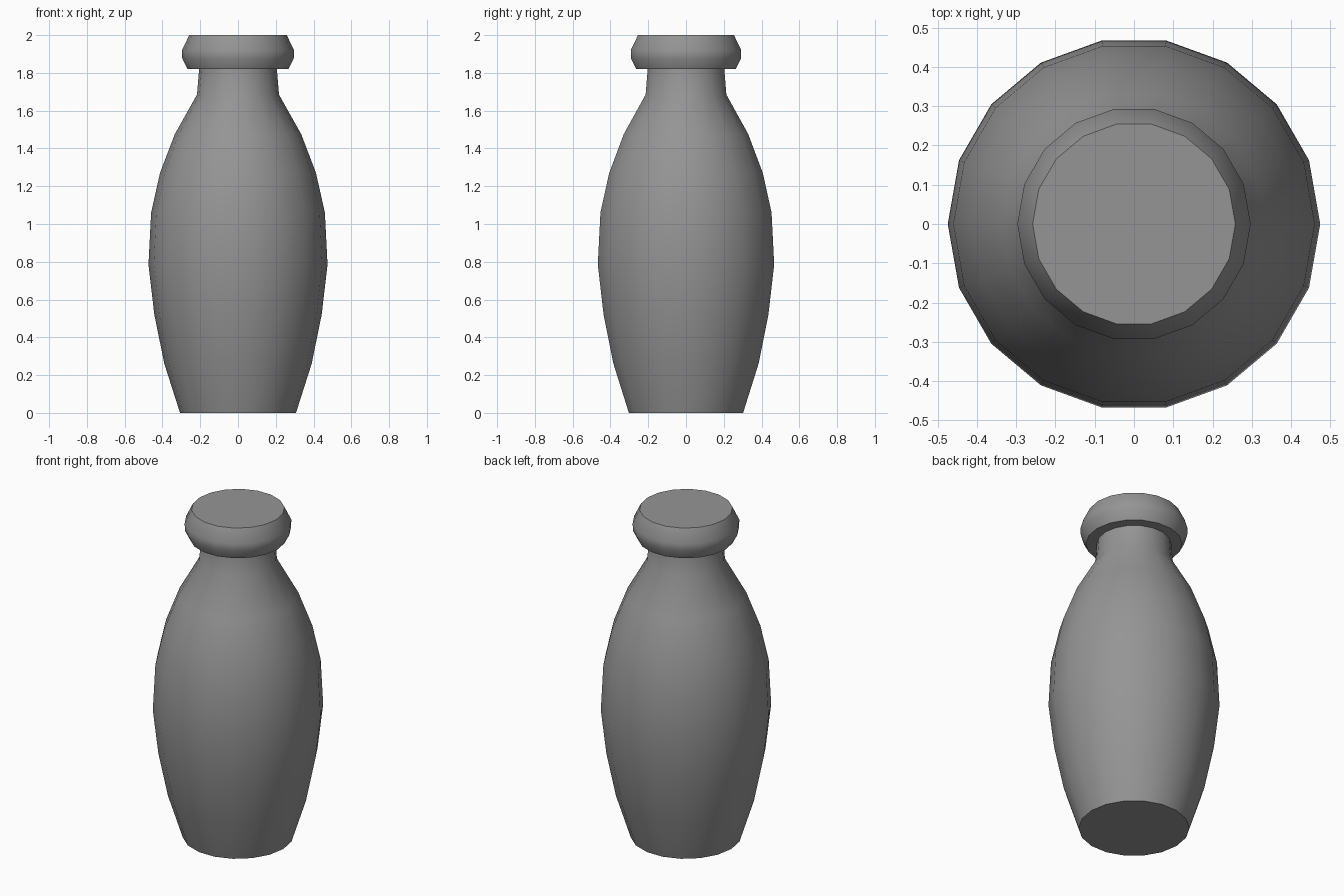
import bpy
import bmesh
import math

SIDES = 18

cube = bpy.data.objects.get("Cube")
if cube:
    bpy.data.objects.remove(cube, do_unlink=True)

# One plain grey for the whole bottle
grey = bpy.data.materials.new("plain_grey")
grey.use_nodes = True
colour = (0.3, 0.3, 0.3, 1)
grey.diffuse_color = colour
grey.node_tree.nodes["Principled BSDF"].inputs["Base Color"].default_value = colour


def lathe(name, profile, cap_bottom=False, cap_top=False):
    """Turn a (radius, height) profile around z."""
    bm = bmesh.new()
    rings = []
    for r, z in profile:
        angles = [math.tau * i / SIDES for i in range(SIDES)]
        rings.append([bm.verts.new((r * math.cos(a), r * math.sin(a), z)) for a in angles])
    for low, high in zip(rings, rings[1:]):
        for i in range(SIDES):
            j = (i + 1) % SIDES
            bm.faces.new((low[i], low[j], high[j], high[i]))
    if cap_bottom:
        bm.faces.new(rings[0][::-1])
    if cap_top:
        bm.faces.new(rings[-1])
    mesh = bpy.data.meshes.new(name)
    bm.to_mesh(mesh)
    bm.free()
    mesh.materials.append(grey)
    obj = bpy.data.objects.new(name, mesh)
    bpy.context.collection.objects.link(obj)
    bpy.ops.object.select_all(action="DESELECT")
    obj.select_set(True)
    bpy.context.view_layer.objects.active = obj
    bpy.ops.object.shade_smooth_by_angle(angle=math.radians(45))
    return obj


# Swelling body with shoulder and short neck
lathe("bottle_body", [
    (0.307, 0), (0.39, 0.26), (0.443, 0.52), (0.474, 0.785), (0.46, 1.06),
    (0.413, 1.27), (0.335, 1.475), (0.217, 1.685), (0.206, 1.82),
], cap_bottom=True)

# Rounded collar with flat underside and closed top
lathe("bottle_collar", [
    (0.206, 1.82), (0.267, 1.82), (0.295, 1.875), (0.297, 1.92), (0.258, 2.0),
], cap_top=True)
